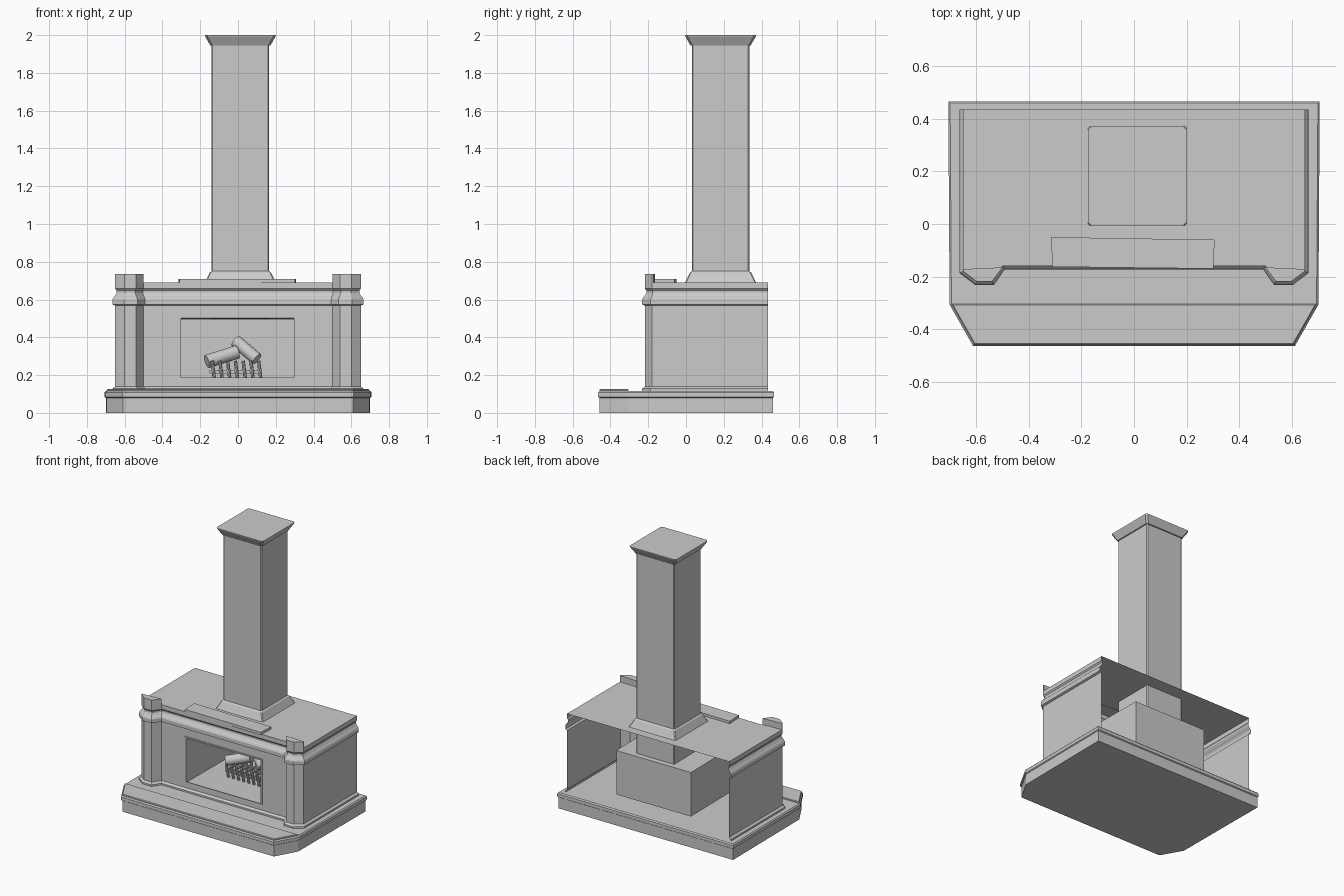
import bpy, bmesh
from math import radians
from mathutils import Vector

if "Cube" in bpy.data.objects:
    bpy.data.objects.remove(bpy.data.objects["Cube"])


def finish(bm, name):
    bmesh.ops.remove_doubles(bm, verts=bm.verts, dist=1e-5)
    bmesh.ops.recalc_face_normals(bm, faces=bm.faces)
    me = bpy.data.meshes.new(name)
    bm.to_mesh(me)
    bm.free()
    ob = bpy.data.objects.new(name, me)
    bpy.context.collection.objects.link(ob)
    return ob


def loft(name, rings, closed=True, cap_start=True, cap_end=True, skip=()):
    """Join equal-length rings of points; skip holds (ring, segment) holes."""
    bm = bmesh.new()
    vs = [[bm.verts.new(p) for p in r] for r in rings]
    n = len(rings[0])
    for i in range(len(vs) - 1):
        for j in range(n if closed else n - 1):
            if (i, j) not in skip:
                k = (j + 1) % n
                bm.faces.new((vs[i][j], vs[i][k], vs[i + 1][k], vs[i + 1][j]))
    if cap_start:
        bm.faces.new(vs[0])
    if cap_end:
        bm.faces.new(vs[-1])
    return finish(bm, name)


def offset(path, d, closed):
    """Mitred outward offset of a plan outline."""
    pts = [Vector(p) for p in path]
    n = len(pts)
    out = []
    for i, p in enumerate(pts):
        e = []
        if closed or i > 0:
            e.append((p - pts[i - 1]).normalized())
        if closed or i < n - 1:
            e.append((pts[(i + 1) % n] - p).normalized())
        nr = [Vector((v.y, -v.x)) for v in e]
        m = sum(nr, Vector((0, 0))).normalized()
        out.append(p + m * d / m.dot(nr[0]))
    return out


def moulding(name, path, profile, closed=True, **kw):
    rings = [[(q.x, q.y, z) for q in offset(path, d, closed)] for d, z in profile]
    return loft(name, rings, closed, **kw)


def mirrored(half):
    return half + [(-x, y) for x, y in reversed(half)]


def square(cx, cy, h, z, c=0.006):
    k = h - c
    return [(cx + x, cy + y, z) for x, y in
            ((-h, k), (-h, -k), (-k, -h), (k, -h), (h, -k), (h, k), (k, h), (-k, h))]


def rect(x0, x1, z0, z1, y):
    return [(x0, y, z0), (x1, y, z0), (x1, y, z1), (x0, y, z1)]


def box(name, x0, x1, y0, y1, z0, z1):
    return loft(name, [rect(x0, x1, z0, z1, y0), rect(x0, x1, z0, z1, y1)])


def rod(name, a, b, r, sides):
    a, b = Vector(a), Vector(b)
    d = b - a
    bpy.ops.mesh.primitive_cylinder_add(vertices=sides, radius=r, depth=d.length,
                                        location=(a + b) / 2,
                                        rotation=d.to_track_quat('Z', 'Y').to_euler())
    ob = bpy.context.object
    ob.name = name
    bpy.ops.object.shade_smooth_by_angle(angle=radians(40))
    return ob


# plinth with clipped front corners and a lipped edge
plinth = mirrored([(-.70, .46), (-.695, -.305), (-.608, -.458)])
moulding("plinth", plinth, [(0, 0), (0, .08), (.007, .085), (.007, .108), (0, .116)])
# slightly raised hearth strip
hearth = mirrored([(-.695, -.305), (-.608, -.458)])
moulding("hearth", hearth, [(0, .112), (0, .122), (-.004, .126)])

# body shell: side walls, corner columns and cornice in one sweep, open at the back
body = mirrored([(-.65, .435), (-.65, -.18), (-.60, -.218), (-.54, -.218), (-.50, -.16)])
profile = [(.014, .115), (.014, .128), (0, .14), (0, .568), (.014, .574), (.014, .600),
           (.008, .612), (.002, .618), (-.008, .635), (-.008, .648), (0, .658), (0, .69)]
moulding("body_shell", body, profile, closed=False, cap_start=False, skip={(2, 4)})

# front panel running into the fire opening and the firebox behind it
loft("front_panel_and_firebox", [
    rect(-.50, .50, .14, .568, -.16),
    rect(-.315, .308, .178, .512, -.16),
    rect(-.315, .308, .178, .512, -.166),
    rect(-.302, .297, .188, .502, -.166),
    rect(-.302, .297, .180, .500, -.150),
    rect(-.302, .297, .176, .495, .375)], cap_start=False)

# corner posts standing above the cornice
for side, s in (("left", 1), ("right", -1)):
    plan = [(-.65, -.172), (-.65, -.18), (-.60, -.218), (-.54, -.218), (-.50, -.165)]
    loft(side + "_post", [[(s * x, y, z) for x, y in plan] for z in (.688, .735)])

# thin plate on the mantel top
plate = [(-.316, -.05), (-.31, -.163), (.302, -.17), (.307, -.06)]
loft("mantel_plate", [[(x, y, z) for x, y in plate] for z in (.688, .708)])

# chimney: skirt, shaft and flared cap
cx, cy = .0125, .183
loft("chimney_skirt", [square(cx, cy, h, z) for h, z in
                       ((.188, .69), (.182, .702), (.163, .742), (.153, .75))],
     cap_start=False, cap_end=False)
loft("chimney_shaft", [square(cx, cy, .1525, z) for z in (.495, 1.95)],
     cap_start=False, cap_end=False)
loft("chimney_cap", [square(cx, cy, h, z, .012) for h, z in
                     ((.153, 1.944), (.160, 1.946), (.186, 1.992), (.188, 2.0))])

# fire grate: curved prongs on cross bars
for i in range(7):
    x = -.137 + i * .041
    rod("grate_prong_front", (x + .012, .07, .178), (x, .06, .275), .009, 8)
    rod("grate_prong_back", (x + .012, .22, .178), (x, .23, .275), .009, 8)
    rod("grate_bar", (x, .06, .225), (x, .23, .225), .008, 8)
for y in (.08, .21):
    box("grate_cross_bar", -.15, .125, y - .008, y + .008, .208, .224)

# logs
rod("log_lower", (-.165, .11, .272), (-.005, .16, .322), .036, 16)
rod("log_upper", (.10, .14, .285), (-.012, .19, .38), .034, 16)
